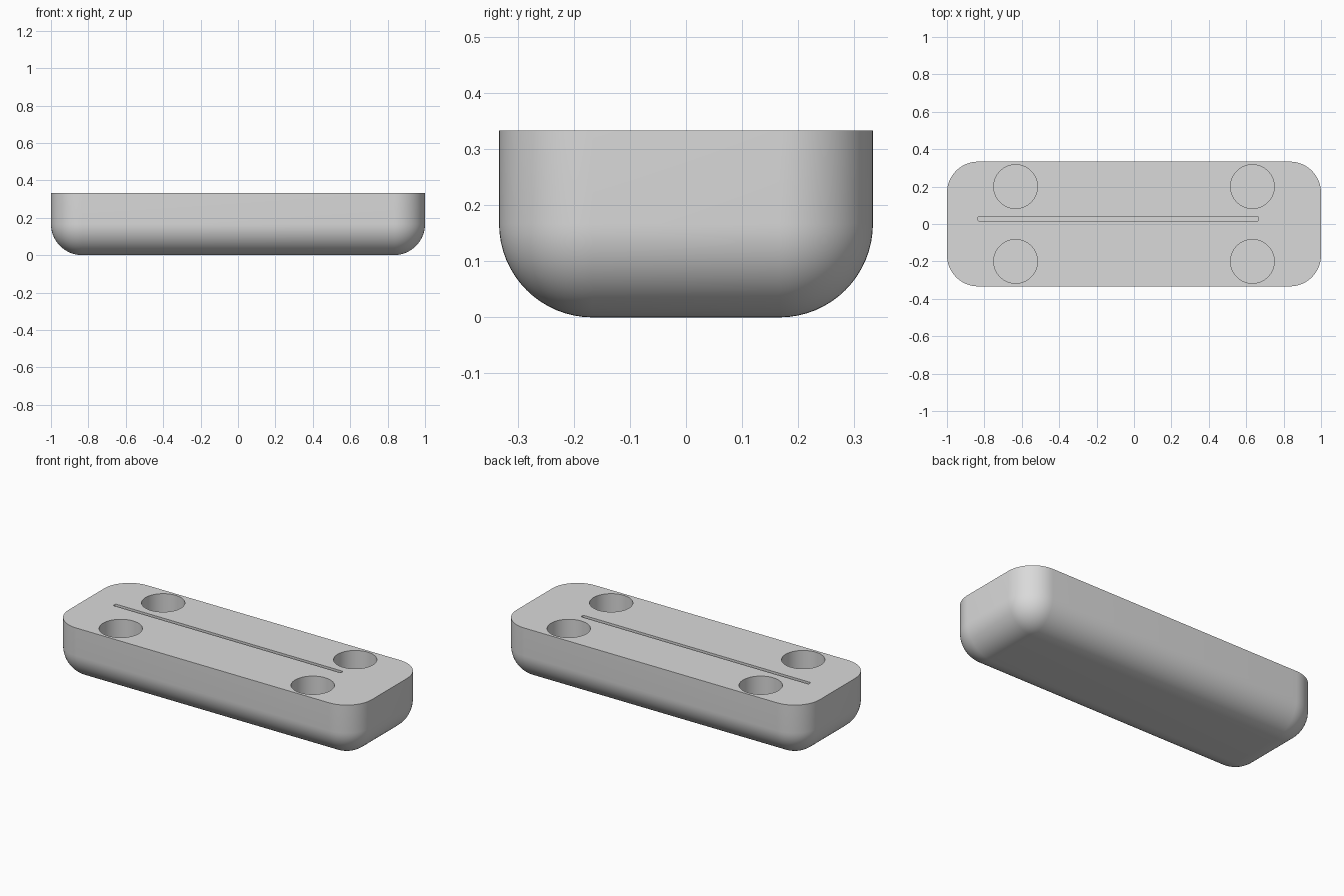
import bpy
import bmesh
from mathutils import Matrix

default_cube = bpy.data.objects.get("Cube")
if default_cube:
    bpy.data.objects.remove(default_cube, do_unlink=True)

LENGTH, WIDTH, HEIGHT = 2.0, 2 / 3, 1 / 3
ROUND = 1 / 6
HOLE_RADIUS, HOLE_DEPTH = 0.117, 0.2
SLOT_DEPTH = 0.167

grey = bpy.data.materials.new("plain grey")
grey.use_nodes = True
colour = (0.7, 0.7, 0.7, 1)
grey.diffuse_color = colour
grey.node_tree.nodes["Principled BSDF"].inputs["Base Color"].default_value = colour


def add_object(name, bm):
    bmesh.ops.recalc_face_normals(bm, faces=bm.faces[:])
    mesh = bpy.data.meshes.new(name)
    bm.to_mesh(mesh)
    bm.free()
    mesh.materials.append(grey)
    obj = bpy.data.objects.new(name, mesh)
    bpy.context.collection.objects.link(obj)
    return obj


def box(size, centre):
    bm = bmesh.new()
    matrix = Matrix.Translation(centre) @ Matrix.Diagonal((*size, 1))
    bmesh.ops.create_cube(bm, size=1, matrix=matrix)
    return bm


# Block: rounded uprights and rounded underside, crisp flat top
bm = box((LENGTH, WIDTH, HEIGHT), (0, 0, HEIGHT / 2))
rounded = [e for e in bm.edges if any(v.co.z < HEIGHT / 2 for v in e.verts)]
bmesh.ops.bevel(bm, geom=rounded, offset=ROUND, offset_type='OFFSET',
                segments=16, profile=0.5, affect='EDGES', clamp_overlap=True)
block = add_object("rounded_block", bm)

cutters = []

# Four round pockets, mirrored across both axes
for x in (-0.633, 0.633):
    for y in (-0.2, 0.2):
        bm = bmesh.new()
        bmesh.ops.create_cone(bm, cap_ends=True, segments=64,
                              radius1=HOLE_RADIUS, radius2=HOLE_RADIUS,
                              depth=2 * HOLE_DEPTH,
                              matrix=Matrix.Translation((x, y, HEIGHT)))
        cutters.append(add_object("pocket_cutter", bm))

# Long narrow slot, slightly off centre, with softened ends
bm = box((1.5, 0.023, 2 * SLOT_DEPTH), (-0.085, 0.028, HEIGHT))
uprights = [e for e in bm.edges
            if abs(e.verts[0].co.z - e.verts[1].co.z) > SLOT_DEPTH]
bmesh.ops.bevel(bm, geom=uprights, offset=0.005, offset_type='OFFSET',
                segments=3, profile=0.5, affect='EDGES')
cutters.append(add_object("slot_cutter", bm))

# Cut the pockets and slot, then remove the helpers
for cutter in cutters:
    cutter.hide_render = True
    mod = block.modifiers.new(cutter.name, 'BOOLEAN')
    mod.operation = 'DIFFERENCE'
    mod.solver = 'EXACT'
    mod.object = cutter
bpy.context.view_layer.update()
evaluated = block.evaluated_get(bpy.context.evaluated_depsgraph_get())
finished = bpy.data.meshes.new_from_object(evaluated)
block.modifiers.clear()
block.data = finished
finished.name = "rounded_block"
finished.materials.clear()
finished.materials.append(grey)
for poly in finished.polygons:
    poly.material_index = 0
for cutter in cutters:
    bpy.data.objects.remove(cutter, do_unlink=True)

# Smooth curves, sharp rims
for obj in bpy.context.selected_objects:
    obj.select_set(False)
block.select_set(True)
bpy.context.view_layer.objects.active = block
bpy.ops.object.shade_smooth_by_angle(angle=0.6)
